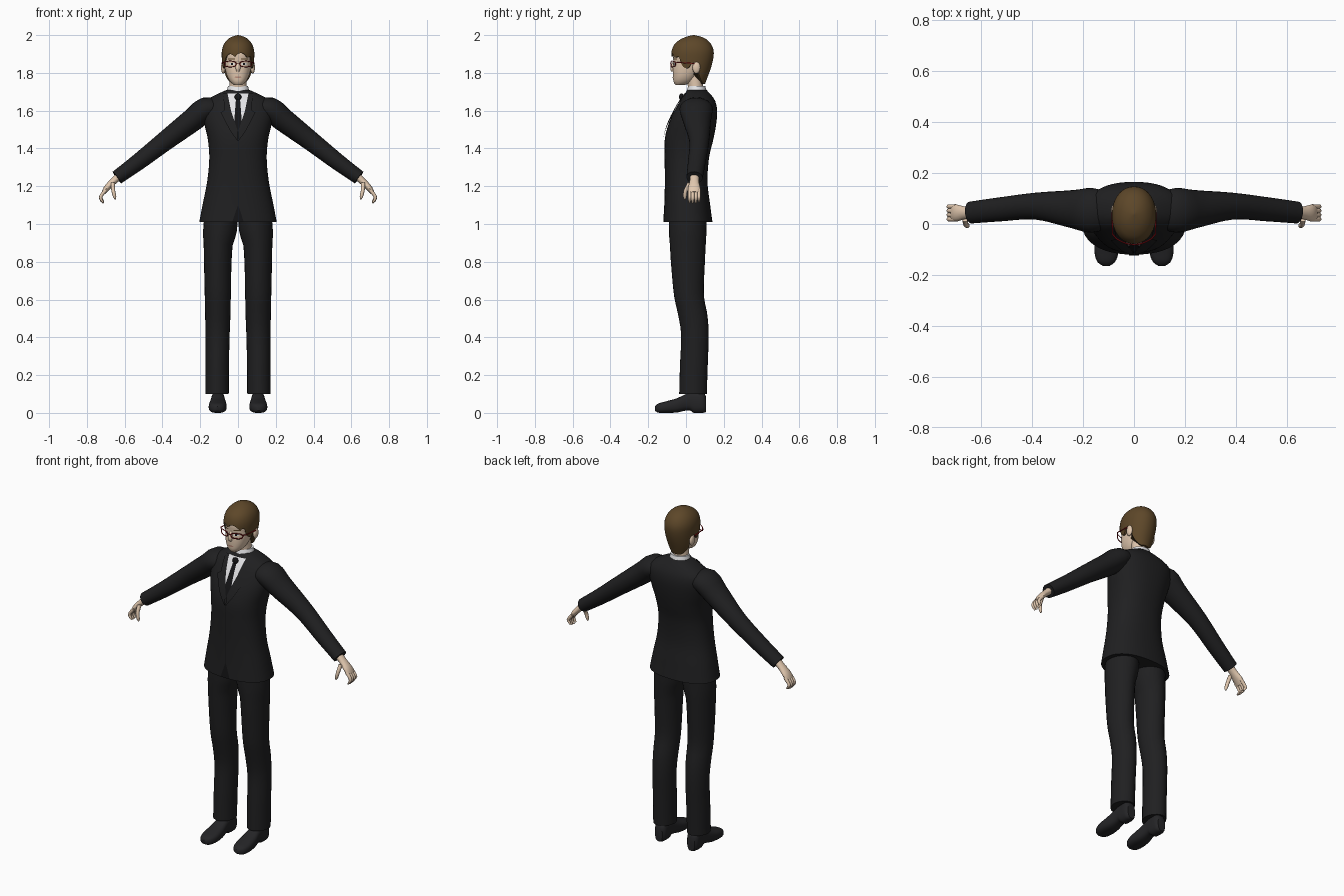
import bpy, bmesh, math
from mathutils import Vector

cube = bpy.data.objects.get("Cube")
if cube:
    bpy.data.objects.remove(cube)


def material(name, r, g, b):
    m = bpy.data.materials.new(name)
    m.use_nodes = True
    m.diffuse_color = (r, g, b, 1)
    node = m.node_tree.nodes["Principled BSDF"]
    node.inputs["Base Color"].default_value = (r, g, b, 1)
    node.inputs["Roughness"].default_value = 0.8
    return m


SUIT = material("suit charcoal", .014, .014, .015)
SHOE = material("shoe black", .018, .018, .02)
BLACK = material("tie black", .007, .007, .008)
WHITE = material("shirt white", .78, .78, .8)
SKIN = material("skin", .76, .58, .43)
HAIR = material("hair brown", .11, .063, .022)
RED = material("glasses red", .35, .006, .01)
LIPS = material("lips", .5, .27, .2)


def sample(rows, k):
    """Smooth interpolation of rows keyed on their first value."""
    k = min(max(k, rows[0][0]), rows[-1][0])
    i = 0
    while i < len(rows) - 2 and k > rows[i + 1][0]:
        i += 1
    a, b = rows[i], rows[i + 1]
    p, q = rows[max(i - 1, 0)], rows[min(i + 2, len(rows) - 1)]
    d = b[0] - a[0]
    t = (k - a[0]) / d
    out = []
    for j in range(1, len(a)):
        m0 = (b[j] - p[j]) / (b[0] - p[0]) * d
        m1 = (q[j] - a[j]) / (q[0] - a[0]) * d
        out.append((2*t**3 - 3*t*t + 1)*a[j] + (t**3 - 2*t*t + t)*m0
                   + (3*t*t - 2*t**3)*b[j] + (t**3 - t*t)*m1)
    return out


def finish(name, bm, mat, fix=True):
    if fix:
        bmesh.ops.recalc_face_normals(bm, faces=bm.faces)
    me = bpy.data.meshes.new(name)
    bm.to_mesh(me)
    bm.free()
    me.materials.append(mat)
    ob = bpy.data.objects.new(name, me)
    bpy.context.collection.objects.link(ob)
    return ob


def loft(name, rings, mat):
    bm = bmesh.new()
    vs = [[bm.verts.new(p) for p in r] for r in rings]
    n = len(rings[0])
    for a, b in zip(vs, vs[1:]):
        for i in range(n):
            bm.faces.new((a[i], a[(i+1) % n], b[(i+1) % n], b[i]))
    bm.faces.new(vs[0])
    bm.faces.new(vs[-1])
    return finish(name, bm, mat)


def oval(cx, hw, lo, hi, ang, e):
    c, s = math.cos(ang), math.sin(ang)
    u = math.copysign(abs(c) ** (2/e), c)
    v = math.copysign(abs(s) ** (2/e), s)
    return cx + hw*u, (lo + hi)/2 + (hi - lo)/2*v


def stack(name, rows, mat, steps=24, seg=32, e=2.0, side=1, along_y=False):
    """Loft of ovals along z (or y); rows are key, centre, half width, low, high."""
    rings = []
    for i in range(steps + 1):
        k = rows[0][0] + (rows[-1][0] - rows[0][0]) * i / steps
        pts = [oval(*sample(rows, k), math.tau*j/seg, e) for j in range(seg)]
        rings.append([(side*u, k, v) if along_y else (side*u, v, k) for u, v in pts])
    return loft(name, rings, mat)


def limb(name, rows, mat, side=1, steps=10, seg=16):
    """Tapered tube; rows are key, x, y, z, thickness radius, y radius."""
    rings = []
    for i in range(steps + 1):
        k = rows[0][0] + (rows[-1][0] - rows[0][0]) * i / steps
        x, y, z, ra, rb = sample(rows, k)
        d = (Vector(sample(rows, k + .02)[:3]) - Vector(sample(rows, k - .02)[:3])).normalized()
        v = d.cross(Vector((0, 1, 0))).normalized()
        w = v.cross(d)
        ring = []
        for j in range(seg):
            a = math.tau * j / seg
            p = Vector((x, y, z)) + v*ra*math.cos(a) + w*rb*math.sin(a)
            ring.append((p.x*side, p.y, p.z))
        rings.append(ring)
    return loft(name, rings, mat)


def front_y(rows, x, z, e):
    cx, hw, lo, hi = sample(rows, z)
    t = min(abs(x - cx) / hw, 1)
    return (lo + hi)/2 - (hi - lo)/2 * (1 - t**e) ** (1/e)


def drape(name, body, e, outline, mat, off, sub=5, cols=6):
    """Thin patch lying on the front of a body; outline rows (z, x0, x1) rise in z."""
    bm = bmesh.new()
    grid = []
    for a, b in zip(outline, outline[1:]):
        for i in range(sub + (b is outline[-1])):
            z, x0, x1 = (p + (q - p)*i/sub for p, q in zip(a, b))
            xs = [x0 + (x1 - x0)*j/cols for j in range(cols + 1)]
            grid.append([bm.verts.new((x, front_y(body, x, z, e) - off, z)) for x in xs])
    for a, b in zip(grid, grid[1:]):
        for j in range(cols):
            bm.faces.new((a[j], a[j+1], b[j+1], b[j]))
    return finish(name, bm, mat, False)


def ball(name, loc, size, mat):
    bm = bmesh.new()
    bmesh.ops.create_uvsphere(bm, u_segments=16, v_segments=10, radius=1)
    for v in bm.verts:
        v.co = Vector(loc) + Vector(a*b for a, b in zip(v.co, size))
    return finish(name, bm, mat)


# Jacket body
TORSO = [(1.01, 0, .205, -.12, .14), (1.1, 0, .188, -.115, .128), (1.22, 0, .164, -.112, .114),
         (1.35, 0, .152, -.113, .122), (1.45, 0, .16, -.112, .145), (1.53, 0, .178, -.092, .16),
         (1.6, 0, .188, -.06, .165), (1.65, 0, .175, -.032, .155), (1.685, 0, .115, -.01, .132),
         (1.71, 0, .06, .008, .108)]
E = 2.3
stack("jacket_body", TORSO, SUIT, 36, 48, E)
drape("jacket_vent", TORSO, E, [(1.012, -.03, .03), (1.1, 0, .002)], BLACK, .003)
drape("jacket_closure", TORSO, E, [(1.1, -.001, .002), (1.45, -.001, .002)], BLACK, .003, 12, 1)

# Shirt front, collar and tie
drape("shirt_front", TORSO, E, [(1.49, -.002, .002), (1.6, -.037, .037), (1.69, -.055, .055)], WHITE, .003)
stack("shirt_collar", [(1.67, 0, .062, -.006, .112), (1.7, 0, .06, .002, .11), (1.73, 0, .053, .012, .102)],
      WHITE, 6)
drape("tie_blade", TORSO, E, [(1.49, -.002, .002), (1.53, -.021, .021), (1.66, -.011, .011)], BLACK, .006)
ball("tie_knot", (0, -.024, 1.672), (.018, .013, .019), BLACK)

# Trousers, shoes, sleeves, hands and lapels, for both sides
LEG = [(.1, .111, .062, -.036, .11), (.25, .11, .062, -.032, .115), (.42, .108, .064, -.026, .12),
       (.52, .107, .067, -.042, .113), (.62, .107, .069, -.063, .095), (.8, .107, .073, -.08, .1),
       (.9, .104, .078, -.086, .105), (.95, .096, .089, -.09, .108), (1.05, .09, .088, -.09, .11)]
FOOT = [(-.165, .109, .012, .012, .034), (-.15, .109, .034, .002, .048), (-.11, .108, .047, 0, .06),
        (-.05, .107, .045, .002, .077), (0, .106, .038, .012, .1), (.025, .106, .036, .012, .11),
        (.04, .106, .036, 0, .112), (.09, .106, .035, 0, .11), (.105, .106, .024, .004, .09)]
SLEEVE = [(0, .1, .06, 1.605, .045, .07), (.15, .168, .054, 1.608, .064, .088),
          (.3, .235, .058, 1.555, .062, .076), (.55, .385, .07, 1.44, .052, .053),
          (.8, .53, .057, 1.327, .044, .047), (1, .641, .045, 1.246, .038, .043)]
PALM = [(0, .625, .045, 1.258, .021, .025), (.4, .664, .044, 1.222, .018, .025),
        (.75, .695, .043, 1.19, .016, .033), (1, .712, .043, 1.165, .011, .031)]
THUMB = [(0, .663, .02, 1.215, .011, .013), (.5, .66, -.002, 1.175, .01, .011),
         (.9, .652, -.006, 1.14, .008, .009), (1, .65, -.006, 1.13, .003, .004)]
for s, tag in ((1, "left"), (-1, "right")):
    stack(tag + "_trouser_leg", LEG, SUIT, 24, 24, 1.9, s)
    stack(tag + "_shoe", FOOT, SHOE, 36, 20, 2.7, s, True)
    limb(tag + "_sleeve", SLEEVE, SUIT, s, 20, 24)
    limb(tag + "_palm", PALM, SKIN, s)
    limb(tag + "_thumb", THUMB, SKIN, s, 8, 10)
    for i in range(4):
        y, reach = .019 + .0165*i, (.95, 1, .97, .85)[i]
        tip = 1.165 - .055*reach
        limb(f"{tag}_finger_{i + 1}",
             [(0, .7, y, 1.18, .01, .0095), (.4, .724, y, 1.15, .009, .009),
              (.8, .725, y, tip + .018, .008, .0085), (1, .712, y, tip, .004, .005)], SKIN, s, 8, 10)
    lapel = [(1.44, .002, .004), (1.5, .004, .045), (1.59, .034, .092), (1.605, .039, .07), (1.69, .056, .08)]
    if s < 0:
        lapel = [(z, -b, -a) for z, a, b in lapel]
    drape(tag + "_lapel", TORSO, E, lapel, SUIT, .008)

# Head, neck and face
HEAD = [(1.735, 0, .02, -.054, -.01), (1.75, 0, .039, -.065, .03), (1.78, 0, .057, -.069, .06),
        (1.82, 0, .068, -.07, .09), (1.86, 0, .073, -.066, .11), (1.9, 0, .075, -.068, .12),
        (1.95, 0, .066, -.052, .11), (1.985, 0, .03, -.01, .07)]
stack("head", HEAD, SKIN, 24, 32, 2.2)
stack("neck", [(1.68, 0, .047, .018, .095), (1.74, 0, .045, .008, .09), (1.8, 0, .045, 0, .09)], SKIN, 6)
limb("nose", [(0, 0, -.06, 1.865, .006, .006), (.7, 0, -.073, 1.826, .013, .011),
              (1, 0, -.07, 1.808, .008, .008)], SKIN, 1, 8, 10)
drape("mouth", HEAD, 2.2, [(1.773, -.012, .012), (1.777, -.02, .02), (1.782, -.011, .011)], LIPS, .003)
for s, tag in ((1, "left"), (-1, "right")):
    ball(tag + "_ear", (s*.078, .055, 1.828), (.012, .021, .032), SKIN)

    def patch(name, z0, z1, x0, x1, mat, off):
        lo, hi = sorted((s*x0, s*x1))
        drape(tag + name, HEAD, 2.2, [(z0, lo, hi), (z1, lo, hi)], mat, off, 2)
    patch("_eye_white", 1.842, 1.852, .019, .045, WHITE, .002)
    patch("_iris", 1.842, 1.853, .027, .037, BLACK, .004)
    patch("_eyebrow", 1.872, 1.877, .016, .052, HAIR, .003)

# Hair cap with a jagged fringe, sideburns and a long nape
HULL = [(1.74, 0, .052, -.01, .1), (1.78, 0, .07, -.04, .115), (1.83, 0, .081, -.068, .133),
        (1.88, 0, .086, -.077, .145), (1.92, 0, .085, -.075, .146), (1.955, 0, .073, -.058, .131),
        (1.98, 0, .051, -.025, .105), (1.993, 0, .028, .008, .075), (2, 0, .003, .037, .043)]
EDGE = [(0, 1.9), (50, 1.88), (62, 1.835), (78, 1.825), (90, 1.85), (104, 1.85),
        (114, 1.785), (140, 1.745), (180, 1.742)]


def hair_edge(ang):
    t = math.degrees(ang + math.pi/2) % 360
    side = 1 if t < 180 else -1
    t = min(t, 360 - t)
    z = sample(EDGE, t)[0]
    if t < 55:
        z += .02 * abs(math.sin(math.radians(side*t*4 + 40))) - .012
    return z


rings, seg, steps = [], 96, 18
for i in range(steps + 2):
    ring = []
    for j in range(seg):
        a = math.tau * j / seg
        bottom = hair_edge(a)
        z = 2 - (2 - bottom) * (min(i, steps) / steps) ** 1.7
        cx, hw, lo, hi = sample(HULL, z)
        x, y = oval(cx, hw, lo, hi, a, 2.1)
        if i > steps:
            x, y = x*.84, .035 + (y - .035)*.84
        ring.append((x, y, z))
    rings.append(ring)
loft("hair", rings, HAIR)


# Glasses
def wire(name, pts, closed):
    cu = bpy.data.curves.new(name, "CURVE")
    cu.dimensions = "3D"
    cu.bevel_depth = .0028
    cu.bevel_resolution = 1
    sp = cu.splines.new("POLY")
    sp.points.add(len(pts) - 1)
    for p, co in zip(sp.points, pts):
        p.co = (*co, 1)
    sp.use_cyclic_u = closed
    cu.materials.append(RED)
    bpy.context.collection.objects.link(bpy.data.objects.new(name, cu))


def on_face(x, z):
    return x, -.081 + 5*x*x, z


for s, tag in ((1, "left"), (-1, "right")):
    rim = [oval(s*.041, .03, 1.832, 1.862, math.tau*j/20, 2.8) for j in range(20)]
    wire(tag + "_glasses_rim", [on_face(x, z) for x, z in rim], True)
    wire(tag + "_glasses_temple", [on_face(s*.07, 1.853), (s*.084, -.04, 1.855), (s*.086, .045, 1.85)], False)
wire("glasses_bridge", [on_face(x, 1.851) for x in (-.012, 0, .012)], False)

# Smooth shading with sharp edges kept
bpy.ops.object.select_all(action="DESELECT")
for ob in bpy.context.collection.objects:
    if ob.type == "MESH":
        ob.select_set(True)
        bpy.context.view_layer.objects.active = ob
bpy.ops.object.shade_smooth_by_angle(angle=math.radians(40))
